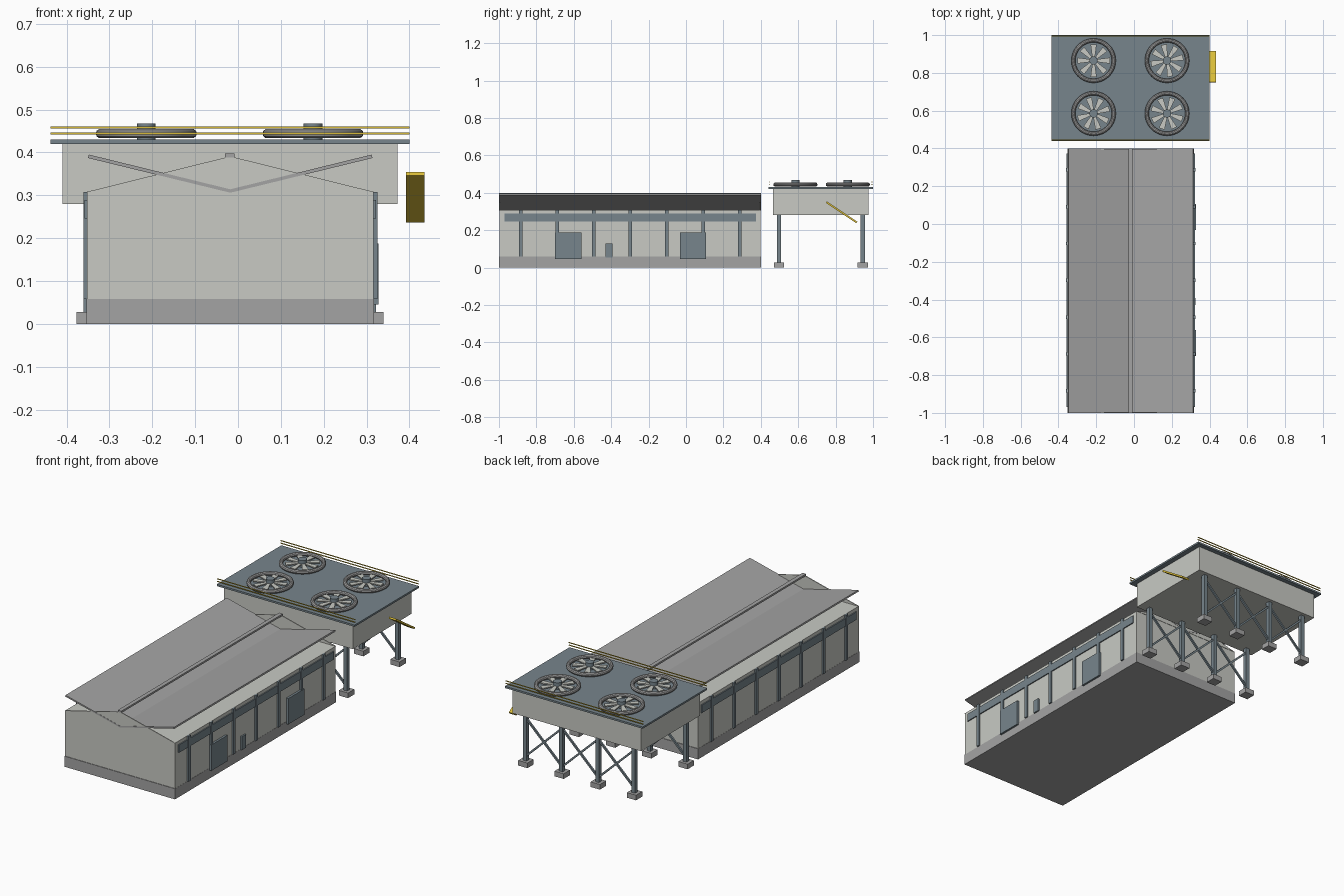
import bpy, bmesh, math
from mathutils import Matrix, Vector

if "Cube" in bpy.data.objects:
    bpy.data.objects.remove(bpy.data.objects["Cube"])


def mat(name, rgb):
    m = bpy.data.materials.new(name)
    m.diffuse_color = (*rgb, 1)
    m.use_nodes = True
    m.node_tree.nodes["Principled BSDF"].inputs["Base Color"].default_value = m.diffuse_color
    return m


WALL = mat("pale_wall", (0.58, 0.59, 0.55))
GREY = mat("concrete_grey", (0.37, 0.37, 0.37))
BLUE = mat("steel_blue", (0.185, 0.235, 0.265))
YELLOW = mat("safety_yellow", (0.69, 0.5, 0.04))


def finish(name, bm, material):
    bmesh.ops.recalc_face_normals(bm, faces=bm.faces)
    me = bpy.data.meshes.new(name)
    bm.to_mesh(me)
    bm.free()
    me.materials.append(material)
    ob = bpy.data.objects.new(name, me)
    bpy.context.collection.objects.link(ob)
    return ob


def box(name, x, y, z, material):
    """Box from (min, max) ranges."""
    bm = bmesh.new()
    c = [(a + b) / 2 for a, b in (x, y, z)]
    s = [b - a for a, b in (x, y, z)]
    bmesh.ops.create_cube(bm, size=1, matrix=Matrix.Translation(c) @ Matrix.Diagonal((*s, 1)))
    return finish(name, bm, material)


def prism(name, pts, direction, material):
    """Flat outline extruded along a direction."""
    bm = bmesh.new()
    f = bm.faces.new([bm.verts.new(p) for p in pts])
    r = bmesh.ops.extrude_face_region(bm, geom=[f])
    bmesh.ops.translate(bm, verts=[v for v in r["geom"] if isinstance(v, bmesh.types.BMVert)],
                        vec=Vector(direction))
    return finish(name, bm, material)


def around(c, h):
    return (c - h, c + h)


# ---- Hall ----
CX, HW = -0.018, 0.335          # hall centre and half width
HALL_Y = (-1.0, 0.4)
box("plinth", around(CX, HW), HALL_Y, (0, 0.058), GREY)
box("hall_walls", around(CX, HW - 0.001), (-0.997, 0.397), (0.058, 0.308), WALL)
for name, y in (("front_gable", -0.999), ("rear_gable", 0.394)):
    prism(name, [(CX - HW, y, 0.308), (CX + HW, y, 0.308), (CX, y, 0.391)], (0, 0.005, 0), WALL)
box("ridge_bar", around(CX - 0.001, 0.011), HALL_Y, (0.388, 0.398), GREY)

# Roof slabs rising outward, and side wall details
for side, s in (("left", -1), ("right", 1)):
    prof = [(0, 0.306), (0.332, 0.387), (0.330, 0.395), (0, 0.314)]
    prism(side + "_roof_slab", [(CX + s * px, -1.0, pz) for px, pz in prof], (0, 1.4, 0), GREY)
    wall = CX + s * HW

    def plate(name, d, y, z):
        box(name, sorted((wall - s * 0.003, wall + s * d)), y, z, BLUE)

    plate(side + "_window_band", 0.005, (-0.97, 0.374), (0.246, 0.289))
    for i in range(7):
        plate(f"{side}_pilaster_{i + 1}", 0.008, around(-0.883 + 0.195 * i, 0.009), (0.058, 0.308))
    if s > 0:
        plate("large_door_1", 0.011, (-0.70, -0.56), (0.045, 0.187))
        plate("large_door_2", 0.011, (-0.032, 0.107), (0.045, 0.187))
        plate("small_door", 0.008, (-0.43, -0.393), (0.055, 0.128))

# ---- Cooling unit ----
box("cooler_body", (-0.41, 0.372), (0.466, 0.975), (0.28, 0.42), WALL)
box("cooler_deck", (-0.437, 0.40), (0.44, 1.0), (0.42, 0.43), BLUE)

# Legs, feet and cross braces
LEG_X = [-0.349 + 0.22 * i for i in range(4)]
for row, y in (("front", 0.498), ("rear", 0.945)):
    for i, x in enumerate(LEG_X):
        box(f"{row}_foot_{i + 1}", around(x, 0.028), around(y, 0.027), (0, 0.028), GREY)
        box(f"{row}_leg_{i + 1}", around(x, 0.011), around(y, 0.011), (0.028, 0.28), BLUE)
    for i in range(3):
        for k, (z0, z1) in enumerate(((0.05, 0.26), (0.26, 0.05))):
            a, b = Vector((LEG_X[i], y, z0)), Vector((LEG_X[i + 1], y, z1))
            n = (b - a).normalized().cross(Vector((0, 1, 0))) * 0.005
            off = Vector((0, -0.005, 0))
            prism(f"{row}_brace_{i + 1}_{k + 1}",
                  [a + n + off, b + n + off, b - n + off, a - n + off], (0, 0.01, 0), BLUE)

# Hand rails along both long edges
for row, y in (("front", 0.445), ("rear", 0.995)):
    for i, z in enumerate((0.444, 0.458)):
        box(f"{row}_rail_{i + 1}", (-0.437, 0.40), around(y, 0.002), around(z, 0.002), YELLOW)

# Sloping stair
prism("stair", [(0.392, 0.748, 0.346), (0.392, 0.911, 0.237), (0.392, 0.916, 0.245), (0.392, 0.753, 0.354)],
      (0.043, 0, 0), YELLOW)


# Fans: round ring, eight tapered blades, hub
def fan(name, x, y, turn):
    bpy.ops.mesh.primitive_torus_add(major_segments=40, minor_segments=10, major_radius=0.107,
                                     minor_radius=0.011, location=(x, y, 0.444))
    ring = bpy.context.object
    ring.name = name + "_ring"
    ring.data.materials.append(GREY)
    bpy.ops.object.shade_smooth_by_angle()
    bm = bmesh.new()
    for i in range(8):
        rot = Matrix.Rotation(turn + i * math.pi / 4, 4, "Z")
        lo, hi = [[bm.verts.new(rot @ Vector((r, w, z)) + Vector((x, y, 0)))
                   for r, w in ((0.018, -0.007), (0.086, -0.016), (0.086, 0.016), (0.018, 0.007))]
                  for z in (0.442, 0.448)]
        bm.faces.new(lo)
        bm.faces.new(hi)
        for k in range(4):
            j = (k + 1) % 4
            bm.faces.new((lo[k], lo[j], hi[j], hi[k]))
    finish(name + "_blades", bm, WALL)
    bpy.ops.mesh.primitive_cylinder_add(vertices=20, radius=0.022, depth=0.037, location=(x, y, 0.4485))
    hub = bpy.context.object
    hub.name = name + "_hub"
    hub.data.materials.append(BLUE)
    bpy.ops.object.shade_smooth_by_angle()


fan("fan_rear_left", -0.214, 0.865, 0.0)
fan("fan_rear_right", 0.175, 0.865, 0.2)
fan("fan_front_left", -0.214, 0.585, 0.3)
fan("fan_front_right", 0.175, 0.585, 0.45)
